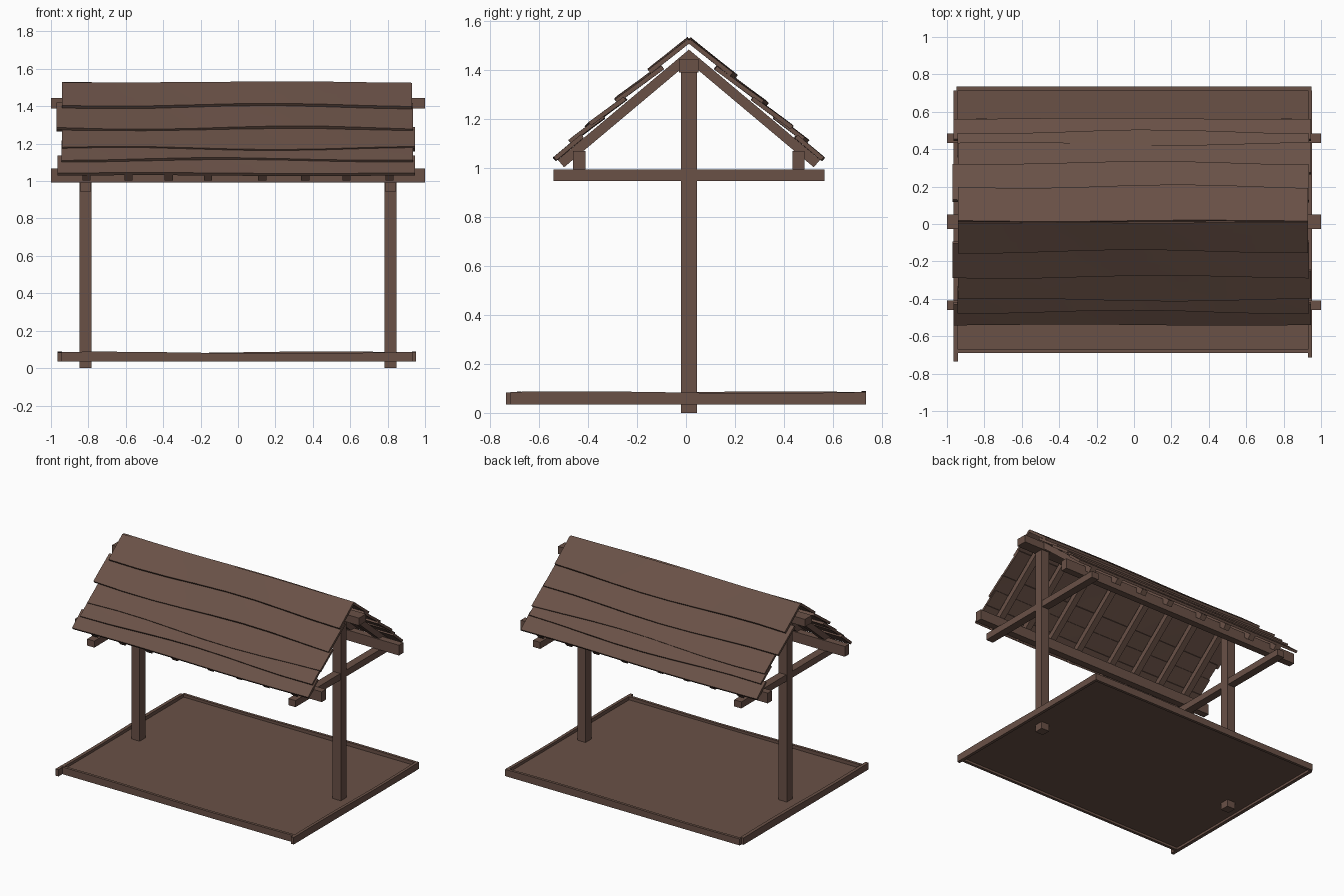
import bpy, bmesh, math, random
from mathutils import Vector

if "Cube" in bpy.data.objects:
    bpy.data.objects.remove(bpy.data.objects["Cube"])

random.seed(7)
wood = bpy.data.materials.new("brown wood")
wood.diffuse_color = (0.142, 0.082, 0.062, 1)
wood.use_nodes = True
wood.node_tree.nodes["Principled BSDF"].inputs["Base Color"].default_value = wood.diffuse_color

CY = 0.012                      # y of the ridge line
RIDGE_Z, SLOPE = 1.482, 0.84    # plane of the rafter tops
ANG = math.atan(SLOPE)
S, C = math.sin(ANG), math.cos(ANG)


def finish(name, bm, smooth=False):
    bmesh.ops.recalc_face_normals(bm, faces=bm.faces)
    me = bpy.data.meshes.new(name)
    bm.to_mesh(me)
    bm.free()
    me.materials.append(wood)
    if smooth:
        for p in me.polygons:
            p.use_smooth = True
        me.set_sharp_from_angle(angle=math.radians(35))
    ob = bpy.data.objects.new(name, me)
    bpy.context.collection.objects.link(ob)
    return ob


def box(name, x0, x1, y0, y1, z0, z1):
    bm = bmesh.new()
    bmesh.ops.create_cube(bm, size=1)
    for v in bm.verts:
        v.co = Vector(((x0 + x1) / 2 + v.co.x * (x1 - x0),
                       (y0 + y1) / 2 + v.co.y * (y1 - y0),
                       (z0 + z1) / 2 + v.co.z * (z1 - z0)))
    return finish(name, bm)


def board(name, place, u0, u1, v0, v1, thick, lift0=0, lift1=0,
          wob0=0, wob1=0, bulge=0, cols=8, rows=3):
    """Warped board: u runs along it, v across it, w through its thickness."""
    ph = [random.uniform(0, 6.28) for _ in range(3)]
    bm = bmesh.new()
    layers = []
    for w in (0, thick):
        grid = []
        for i in range(cols + 1):
            s = i / cols
            a = v0 + wob0 * math.sin(7 * s + ph[0])
            b = v1 + wob1 * math.sin(6 * s + ph[1])
            row = []
            for j in range(rows + 1):
                t = j / rows
                lift = lift0 + (lift1 - lift0) * t
                lift += bulge * (0.5 + 0.5 * math.sin(8 * s + ph[2] + t))
                row.append(bm.verts.new(place(u0 + (u1 - u0) * s, a + (b - a) * t, w + lift)))
            grid.append(row)
        layers.append(grid)
    lo, hi = layers
    for g in layers:
        for i in range(cols):
            for j in range(rows):
                bm.faces.new((g[i][j], g[i + 1][j], g[i + 1][j + 1], g[i][j + 1]))
    for i in range(cols):
        for j in (0, rows):
            bm.faces.new((lo[i][j], lo[i + 1][j], hi[i + 1][j], hi[i][j]))
    for j in range(rows):
        for i in (0, cols):
            bm.faces.new((lo[i][j], lo[i][j + 1], hi[i][j + 1], hi[i][j]))
    return finish(name, bm, True)


def roof_place(side):
    # u = x, v = horizontal distance from ridge, w = height above the rafters
    return lambda u, v, w: Vector((u, CY + side * (v + w * S), RIDGE_Z - SLOPE * v + w * C))


# floor and its four edge boards
box("floor", -0.945, 0.935, -0.68, 0.72, 0.052, 0.062)
board("front_edge_board", lambda u, v, w: Vector((u, -0.69 + w, v)),
      -0.945, 0.935, 0.035, 0.083, 0.02, wob1=0.005, rows=1)
board("back_edge_board", lambda u, v, w: Vector((u, 0.715 + w, v)),
      -0.95, 0.95, 0.035, 0.084, 0.02, wob1=0.005, rows=1)
board("left_edge_board", lambda u, v, w: Vector((-0.965 + w, u, v)),
      -0.735, 0.713, 0.035, 0.084, 0.025, wob1=0.004, rows=1)
board("right_edge_board", lambda u, v, w: Vector((0.93 + w, u, v)),
      -0.715, 0.715, 0.035, 0.084, 0.022, wob1=0.004, rows=1)

# posts with cross beams
for label, x in (("left", -0.815), ("right", 0.815)):
    box(label + "_post", x - 0.033, x + 0.033, CY - 0.033, CY + 0.033, 0, 1.4)
    box(label + "_cross_beam", x - 0.029, x + 0.029, -0.54, 0.565, 0.945, 0.993)

# long beams
box("ridge_beam", -1, 1, CY - 0.04, CY + 0.04, 1.388, 1.443)
for label, s in (("front", -1), ("back", 1)):
    y = CY + s * 0.447
    box(label + "_eave_beam", -1, 1, y - 0.025, y + 0.025, 0.993, 1.068)

# rafters and overlapping planks on each slope
# plank: x start, x end, low edge, high edge, low lift, high lift, warp
for label, side, shift in (("front", -1, 0), ("back", 1, 0.02)):
    place = roof_place(side)
    for k, x in enumerate((-0.81, -0.585, -0.37, -0.16, 0.13, 0.36, 0.58, 0.81)):
        bm = bmesh.new()
        q = [[bm.verts.new(place(x + dx, v, w)) for v, w in
              ((0.0, 0), (0.535, 0), (0.535, -0.04), (0.026, -0.04))] for dx in (-0.022, 0.022)]
        bm.faces.new(q[0])
        bm.faces.new(q[1])
        for i in range(4):
            j = (i + 1) % 4
            bm.faces.new((q[0][i], q[0][j], q[1][j], q[1][i]))
        finish(f"{label}_rafter_{k + 1}", bm)
    planks = (
        (-0.965, 0.945, 0.540, 0.43, 0.000, 0.000, 0.002),
        (-0.945, 0.935, 0.462, 0.34, 0.012, 0.004, 0.004),
        (-0.940, 0.945, 0.395, 0.25, 0.016, 0.004, 0.003),
        (-0.970, 0.935, 0.270 + shift, 0.10, 0.018, 0.004, 0.008),
        (-0.940, 0.930, 0.130 + 1.5 * shift, -0.02, 0.024, 0.018, 0.007),
    )
    for k, (x0, x1, lo, hi, l0, l1, warp) in enumerate(planks):
        board(f"{label}_roof_plank_{k + 1}", place, x0, x1, lo, hi, 0.018, l0, l1,
              0.003 if k == 0 else 0.009, 0.002, warp)
